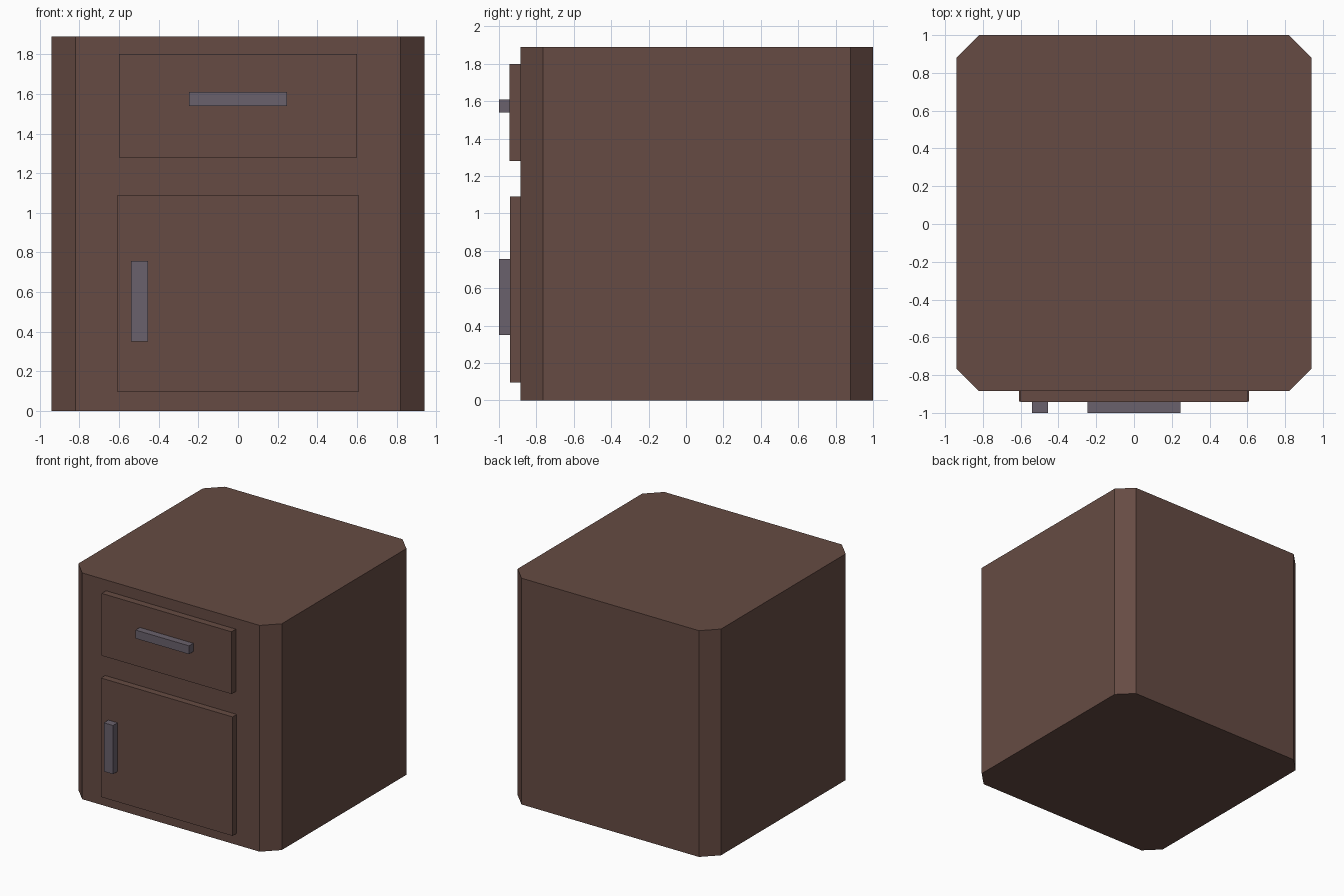
import bpy, bmesh

if "Cube" in bpy.data.objects:
    bpy.data.objects.remove(bpy.data.objects["Cube"])


def material(name, rgb):
    m = bpy.data.materials.new(name)
    m.diffuse_color = (*rgb, 1.0)
    m.use_nodes = True
    m.node_tree.nodes["Principled BSDF"].inputs["Base Color"].default_value = m.diffuse_color
    return m


WOOD = material("dark wood", (0.133, 0.0704, 0.0561))
METAL = material("grey metal", (0.144, 0.1195, 0.150))


def prism(name, outline, z0, z1, mat):
    """Extrude a counter-clockwise xy outline from z0 to z1."""
    bm = bmesh.new()
    base = bm.faces.new([bm.verts.new((x, y, z0)) for x, y in outline])
    top = bmesh.ops.extrude_face_region(bm, geom=[base], use_keep_orig=True)
    verts = [v for v in top["geom"] if isinstance(v, bmesh.types.BMVert)]
    bmesh.ops.translate(bm, verts=verts, vec=(0, 0, z1 - z0))
    bmesh.ops.recalc_face_normals(bm, faces=bm.faces)
    mesh = bpy.data.meshes.new(name)
    bm.to_mesh(mesh)
    bm.free()
    mesh.materials.append(mat)
    obj = bpy.data.objects.new(name, mesh)
    bpy.context.collection.objects.link(obj)
    return obj


def box(name, x, y, z, mat):
    corners = [(x[0], y[0]), (x[1], y[0]), (x[1], y[1]), (x[0], y[1])]
    return prism(name, corners, z[0], z[1], mat)


# Cabinet body with chamfered vertical corners
W, FRONT, BACK, C = 0.94, -0.885, 1.0, 0.12
right = [(W - C, FRONT), (W, FRONT + C), (W, BACK - C), (W - C, BACK)]
left = [(-x, y) for x, y in reversed(right)]
prism("cabinet_body", right + left, 0.0, 1.89, WOOD)

# Drawer front and its horizontal handle
box("drawer_front", (-0.6, 0.6), (-0.943, FRONT), (1.28, 1.80), WOOD)
box("drawer_handle", (-0.247, 0.247), (-1.0, -0.943), (1.54, 1.61), METAL)

# Door and its vertical handle
box("door", (-0.608, 0.608), (-0.94, FRONT), (0.096, 1.09), WOOD)
box("door_handle", (-0.54, -0.455), (-1.0, -0.94), (0.35, 0.757), METAL)
